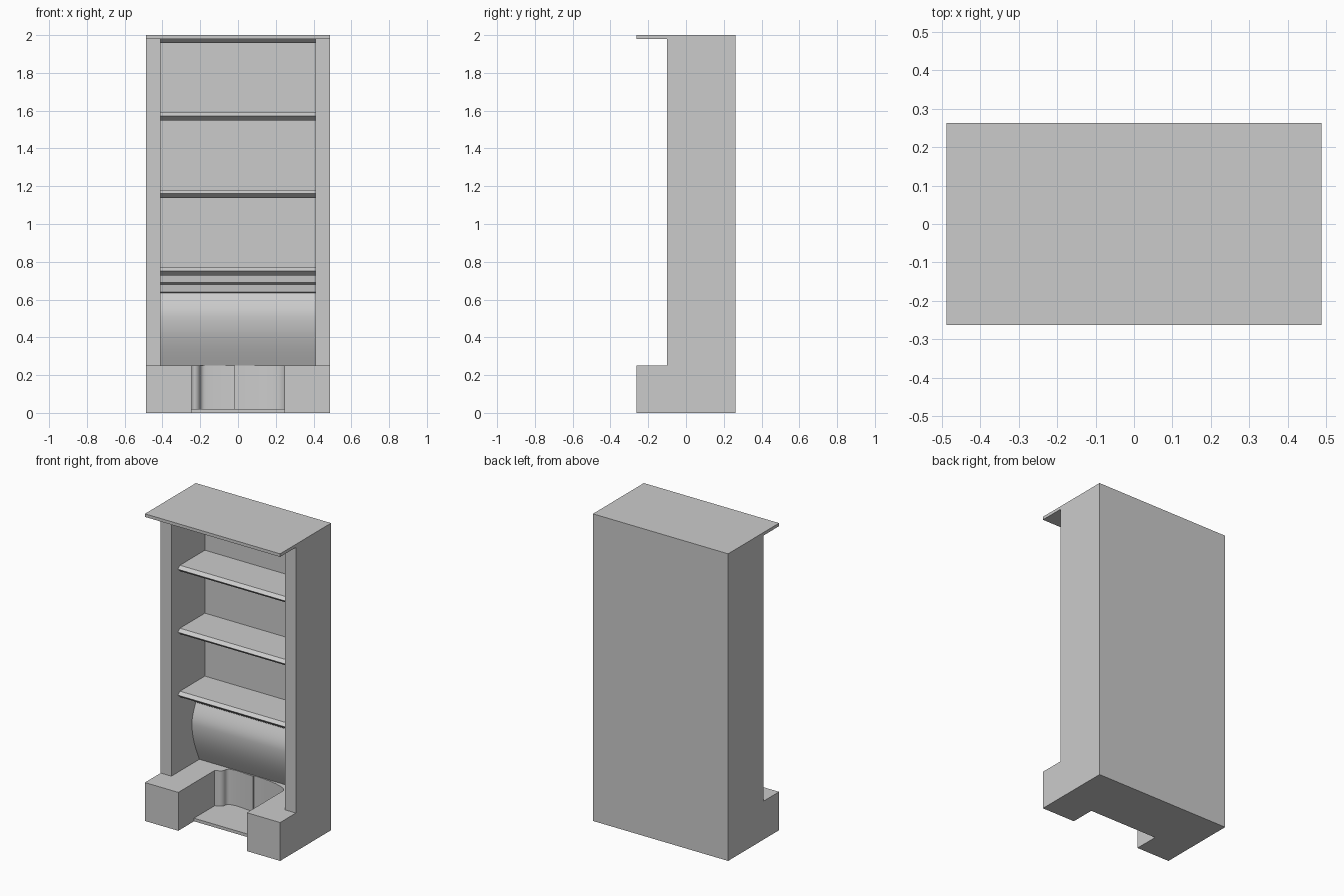
import bpy, bmesh, math
from mathutils import Vector

cube = bpy.data.objects.get("Cube")
if cube:
    bpy.data.objects.remove(cube, do_unlink=True)

GREY = 0.6
mat = bpy.data.materials.new("plain grey")
mat.use_nodes = True
mat.diffuse_color = (GREY, GREY, GREY, 1)
mat.node_tree.nodes["Principled BSDF"].inputs["Base Color"].default_value = (GREY, GREY, GREY, 1)

HALF_W, HALF_D, HEIGHT = 0.487, 0.262, 2.0
INNER, BASE_TOP, CASE_FRONT, BACK = 0.41, 0.25, -0.10, 0.245


def prism(name, outline, axis, lo, hi, smooth=False):
    """Extrude an outline: (x, y) points along z, or (y, z) points along x."""
    place = (lambda p: (p[0], p[1], lo)) if axis == "z" else (lambda p: (lo, p[0], p[1]))
    bm = bmesh.new()
    face = bm.faces.new([bm.verts.new(place(p)) for p in outline])
    moved = bmesh.ops.extrude_face_region(bm, geom=[face])["geom"]
    shift = Vector((0, 0, hi - lo)) if axis == "z" else Vector((hi - lo, 0, 0))
    bmesh.ops.translate(bm, verts=[v for v in moved if isinstance(v, bmesh.types.BMVert)], vec=shift)
    bmesh.ops.recalc_face_normals(bm, faces=bm.faces)
    mesh = bpy.data.meshes.new(name)
    bm.to_mesh(mesh)
    bm.free()
    mesh.materials.append(mat)
    obj = bpy.data.objects.new(name, mesh)
    bpy.context.collection.objects.link(obj)
    if smooth:
        bpy.ops.object.select_all(action="DESELECT")
        obj.select_set(True)
        bpy.context.view_layer.objects.active = obj
        bpy.ops.object.shade_smooth_by_angle(angle=math.radians(25))
    return obj


def box(name, x0, x1, y0, y1, z0, z1):
    return prism(name, [(x0, y0), (x1, y0), (x1, y1), (x0, y1)], "z", z0, z1)


def arc(cx, cy, rx, ry, start, end, steps=10):
    angles = [math.radians(start + (end - start) * i / steps) for i in range(steps + 1)]
    return [(cx + rx * math.cos(a), cy + ry * math.sin(a)) for a in angles]


# Carcass
for side, sign in (("right", -1), ("left", 1)):
    x0, x1 = sorted((sign * INNER, sign * HALF_W))
    box(side + "_wall", x0, x1, CASE_FRONT, HALF_D, BASE_TOP, HEIGHT - 0.02)
box("back_panel", -INNER, INNER, BACK, HALF_D, BASE_TOP, HEIGHT - 0.02)
box("top_slab", -HALF_W, HALF_W, -HALF_D, HALF_D, HEIGHT - 0.02, HEIGHT)

# Plinth with an open niche, curved at the back
niche = [(-0.247, -HALF_D), (-0.247, 0.113), (-0.235, 0.12)]
niche += arc(-0.235, 0.155, 0.035, 0.035, -90, 0, 6)
niche += arc(-0.17, 0.155, 0.03, 0.025, 180, 90, 6)
niche += [(-0.14, 0.185), (-0.015, 0.175)]
niche += arc(-0.015, 0.11, 0.262, 0.075, 90, 0, 16)
niche += [(0.247, -HALF_D)]
outer = [(HALF_W, -HALF_D), (HALF_W, HALF_D), (-HALF_W, HALF_D), (-HALF_W, -HALF_D)]
prism("plinth", niche + outer, "z", 0, BASE_TOP, smooth=True)
box("niche_floor", -0.247, 0.247, CASE_FRONT, 0.2, 0, 0.02)

# Shelves with a chamfered nose; the highest sits under the top slab
for i in range(4):
    top = 0.77 + 0.41 * i
    crown = top - 0.005 if i == 3 else top
    nose = [(BACK, crown), (-0.012, crown), (-0.033, top - 0.018),
            (-0.005, top - 0.042), (BACK, top - 0.042)]
    prism("shelf_%d" % (i + 1), nose, "x", -INNER, INNER)

# Moulded panel below the lowest shelf: swept belly, waist and stepped fillets
panel = [(BACK, BASE_TOP)]
for i in range(13):
    t = i / 12
    panel.append((0.188 - 0.076 * math.sin(t * math.pi / 2), BASE_TOP + 0.26 * t))
for i in range(1, 9):
    t = i / 8
    panel.append((0.112 + 0.04 * (1 - math.cos(t * math.pi / 2)), 0.51 + 0.125 * t))
panel += [(0.145, 0.64), (0.14, 0.68), (0.115, 0.69), (0.11, 0.735), (BACK, 0.735)]
prism("moulded_panel", panel, "x", -INNER, INNER, smooth=True)
